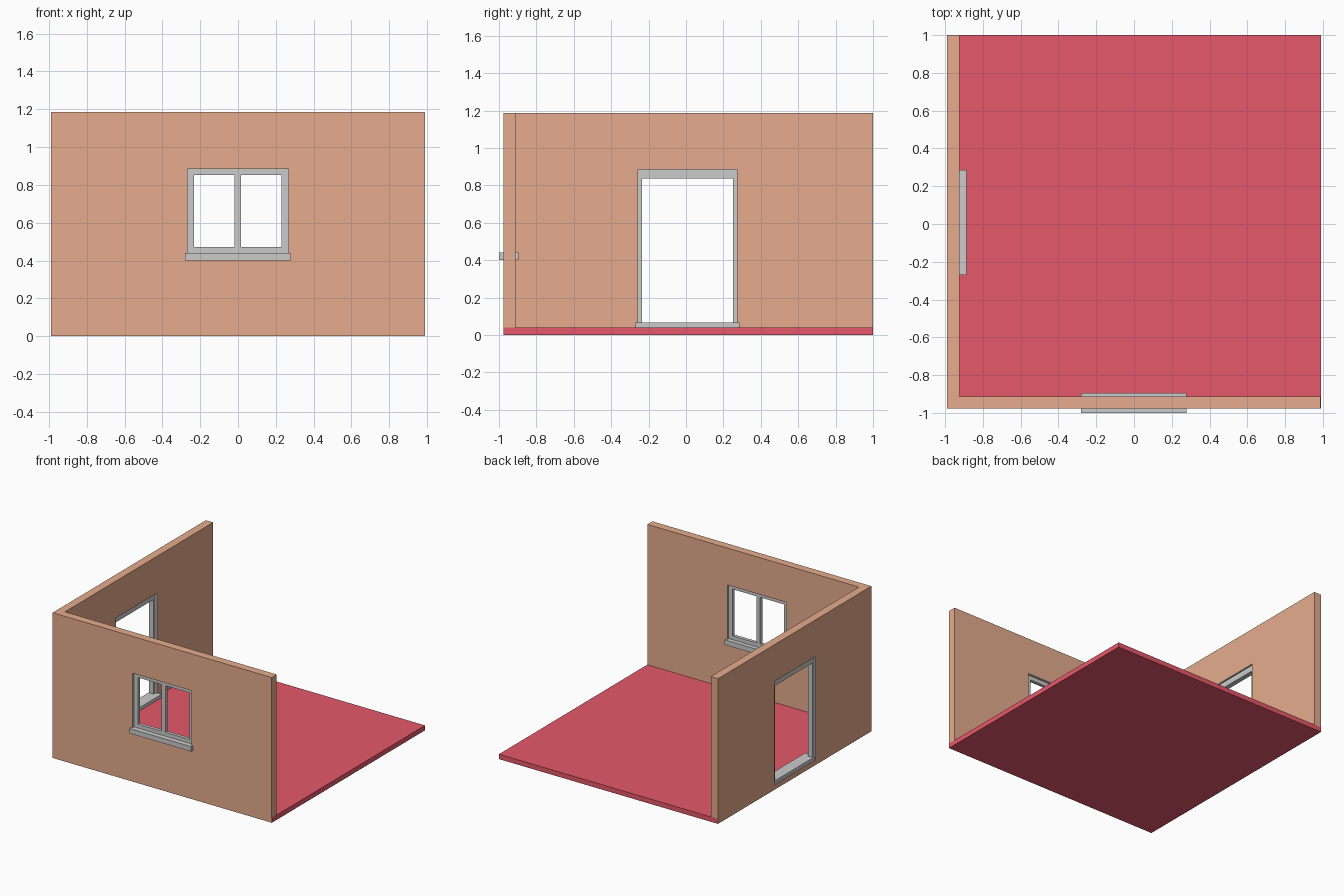
import bpy
import bmesh

if "Cube" in bpy.data.objects:
    bpy.data.objects.remove(bpy.data.objects["Cube"])


def material(name, rgb):
    m = bpy.data.materials.new(name)
    m.diffuse_color = (*rgb, 1)
    return m


def make_object(name, bm, mat=None):
    bmesh.ops.recalc_face_normals(bm, faces=bm.faces)
    mesh = bpy.data.meshes.new(name)
    bm.to_mesh(mesh)
    bm.free()
    ob = bpy.data.objects.new(name, mesh)
    bpy.context.collection.objects.link(ob)
    if mat:
        mesh.materials.append(mat)
    return ob


def prism(name, outline, z0, z1, mat=None):
    """Extrude an outline in the ground plane from z0 to z1."""
    bm = bmesh.new()
    face = bm.faces.new([bm.verts.new((x, y, z0)) for x, y in outline])
    top = bmesh.ops.extrude_face_region(bm, geom=[face])["geom"]
    verts = [v for v in top if isinstance(v, bmesh.types.BMVert)]
    bmesh.ops.translate(bm, verts=verts, vec=(0, 0, z1 - z0))
    return make_object(name, bm, mat)


def box(name, x, y, z, mat=None):
    outline = [(x[0], y[0]), (x[1], y[0]), (x[1], y[1]), (x[0], y[1])]
    return prism(name, outline, z[0], z[1], mat)


def cut(target, name, x, y, z, mat):
    """Cut an opening whose reveals take the cutter's material."""
    cutter = box(name, x, y, z, mat)
    cutter.hide_render = True
    cutter.hide_viewport = True
    mod = target.modifiers.new(name, 'BOOLEAN')
    mod.operation = 'DIFFERENCE'
    mod.solver = 'EXACT'
    mod.material_mode = 'TRANSFER'
    mod.object = cutter


plaster = material("plaster", (0.791, 0.413, 0.266))
red = material("red_floor", (0.791, 0.098, 0.144))
grey = material("grey_reveal", (0.6, 0.6, 0.6))
grey.diffuse_color = (0.604, 0.604, 0.604, 1)

# Floor slab; tiny offsets avoid coplanar faces with the walls
box("floor", (-0.989, 0.989), (-0.976, 1.0), (0, 0.04), red)

# L-shaped pair of walls with window and door openings
walls = prism("walls", [(-0.99, -0.977), (0.988, -0.977), (0.988, -0.912),
                        (-0.924, -0.912), (-0.924, 0.9995), (-0.99, 0.9995)],
              0.001, 1.186, plaster)
cut(walls, "window_cutter", (-0.268, 0.266), (-1.1, -0.8), (0.42, 0.885), grey)
cut(walls, "door_cutter", (-1.1, -0.8), (-0.256, 0.272), (0.04, 0.885), grey)

# Slim window frame set back in the front wall
depth = (-0.958, -0.931)
for side, x in (("left", (-0.268, -0.233)), ("right", (0.231, 0.266))):
    box("window_frame_" + side, x, depth, (0.44, 0.885), grey)
for end, z in (("bottom", (0.44, 0.471)), ("top", (0.852, 0.885))):
    box("window_frame_" + end, (-0.233, 0.231), depth, z, grey)
box("window_mullion", (-0.018, 0.016), depth, (0.471, 0.852), grey)
box("window_sill", (-0.28, 0.277), (-1.0, -0.895), (0.40, 0.44), grey)

# Door frame and threshold in the left wall
depth = (-0.977, -0.938)
for side, y in (("front", (-0.256, -0.235)), ("back", (0.25, 0.272))):
    box("door_jamb_" + side, depth, y, (0.065, 0.885), grey)
box("door_head", depth, (-0.235, 0.25), (0.838, 0.885), grey)
box("door_threshold", (-0.983, -0.887), (-0.27, 0.285), (0.04, 0.067), grey)

for m in bpy.data.materials:
    if m.users and not m.is_grease_pencil:
        m.use_nodes = True
        m.node_tree.nodes["Principled BSDF"].inputs["Base Color"].default_value = m.diffuse_color
